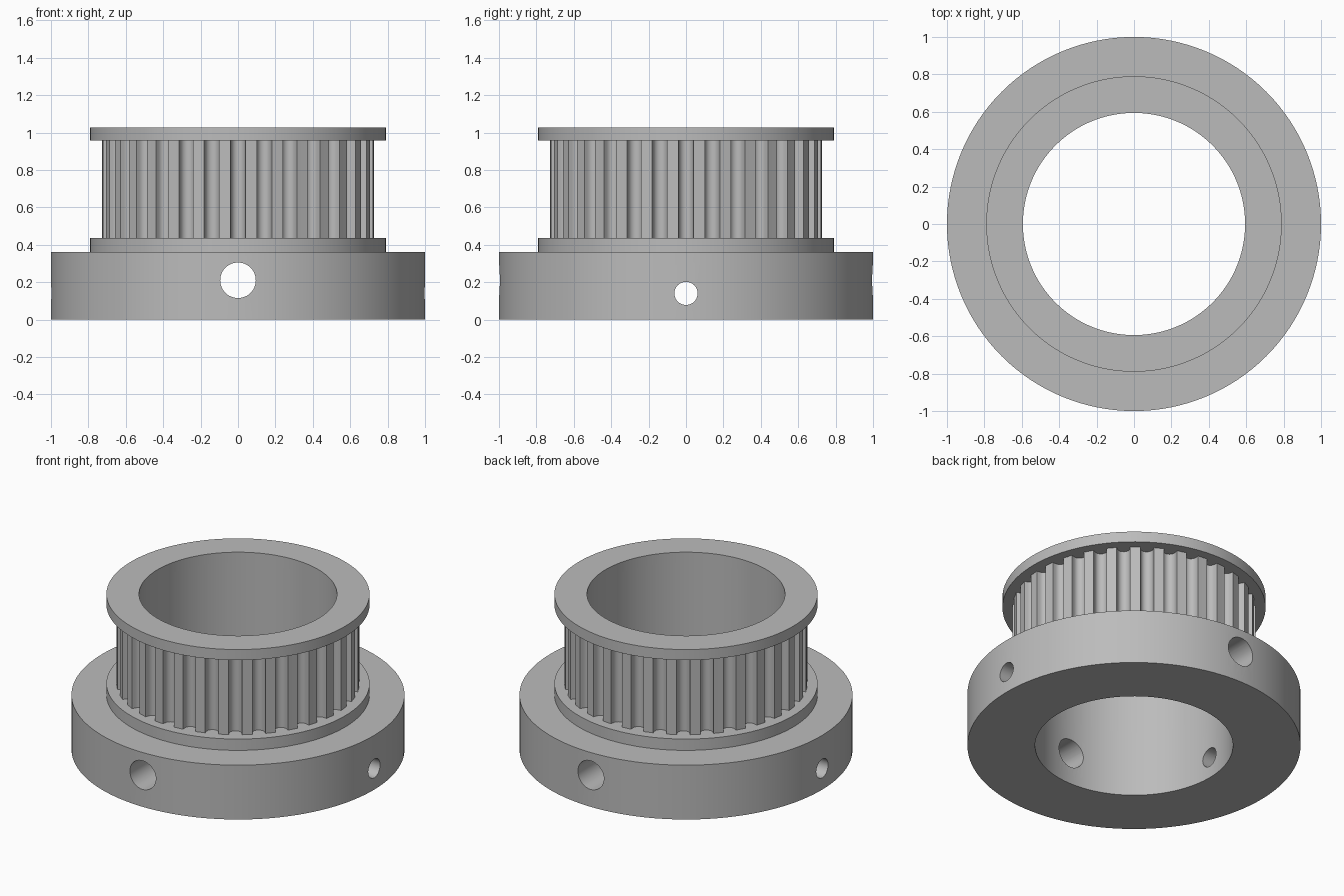
import bpy, bmesh
from math import sin, cos, pi, radians
from mathutils import Vector

if "Cube" in bpy.data.objects:
    bpy.data.objects.remove(bpy.data.objects["Cube"])

BORE = 0.594
TEETH = 32
SEGMENTS = 128

steel = bpy.data.materials.new("grey_metal")
steel.use_nodes = True
grey = (0.5, 0.5, 0.5, 1)
steel.diffuse_color = grey
steel.node_tree.nodes["Principled BSDF"].inputs["Base Color"].default_value = grey


def circle(radius):
    return [Vector((cos(2 * pi * i / SEGMENTS), sin(2 * pi * i / SEGMENTS))) * radius
            for i in range(SEGMENTS)]


def toothed_outline(radius, groove_radius, groove_centre):
    """Outline with round-bottomed grooves, one of them facing each axis."""
    arc = [radians(a) for a in range(-90, 91, 18)]
    groove = [(groove_centre - groove_radius * cos(a), groove_radius * sin(a)) for a in arc]
    lip = groove_radius + 0.0025
    groove = [(radius, -lip)] + groove + [(radius, lip)]
    points = []
    for i in range(TEETH):
        angle = 2 * pi * i / TEETH
        along = Vector((cos(angle), sin(angle)))
        across = Vector((-sin(angle), cos(angle)))
        points += [along * r + across * u for r, u in groove]
        # middle of the tooth tip
        mid = angle + pi / TEETH
        points.append(Vector((cos(mid), sin(mid))) * radius)
    return points


def ring(name, outline, z0, z1):
    """Extruded outline with the round bore through it."""
    inner = [p.normalized() * BORE for p in outline]
    bm = bmesh.new()
    loops = [[bm.verts.new((p.x, p.y, z)) for p in pts]
             for pts, z in ((inner, z0), (outline, z0), (outline, z1), (inner, z1))]
    n = len(outline)
    for k in range(4):
        a, b = loops[k], loops[(k + 1) % 4]
        for i in range(n):
            j = (i + 1) % n
            bm.faces.new((a[i], a[j], b[j], b[i]))
    bmesh.ops.recalc_face_normals(bm, faces=bm.faces)
    mesh = bpy.data.meshes.new(name)
    bm.to_mesh(mesh)
    bm.free()
    mesh.materials.append(steel)
    obj = bpy.data.objects.new(name, mesh)
    bpy.context.collection.objects.link(obj)
    return obj


def select_only(obj):
    bpy.ops.object.select_all(action='DESELECT')
    obj.select_set(True)
    bpy.context.view_layer.objects.active = obj


def drill(obj, radius, z, rotation):
    """Bore a cross hole right through the hub."""
    bpy.ops.mesh.primitive_cylinder_add(vertices=48, radius=radius, depth=2.4,
                                        location=(0, 0, z), rotation=rotation)
    cutter = bpy.context.object
    cutter.name = "hole_cutter"
    cutter.hide_render = True
    cutter.data.materials.append(steel)
    mod = obj.modifiers.new("hole", 'BOOLEAN')
    mod.operation = 'DIFFERENCE'
    mod.solver = 'EXACT'
    mod.object = cutter
    select_only(obj)
    bpy.ops.object.modifier_apply(modifier=mod.name)
    bpy.data.objects.remove(cutter)


# Stacked parts, bottom to top
hub = ring("hub", circle(1.0), 0, 0.36)
lower_flange = ring("lower_flange", circle(0.79), 0.36, 0.435)
toothed_drum = ring("toothed_drum", toothed_outline(0.728, 0.038, 0.71), 0.435, 0.958)
upper_flange = ring("upper_flange", circle(0.79), 0.958, 1.028)

# Large hole front to back, small hole side to side
drill(hub, 0.095, 0.21, (pi / 2, 0, 0))
drill(hub, 0.062, 0.14, (0, pi / 2, 0))

for part in (hub, lower_flange, toothed_drum, upper_flange):
    select_only(part)
    bpy.ops.object.shade_smooth_by_angle(angle=radians(30))
